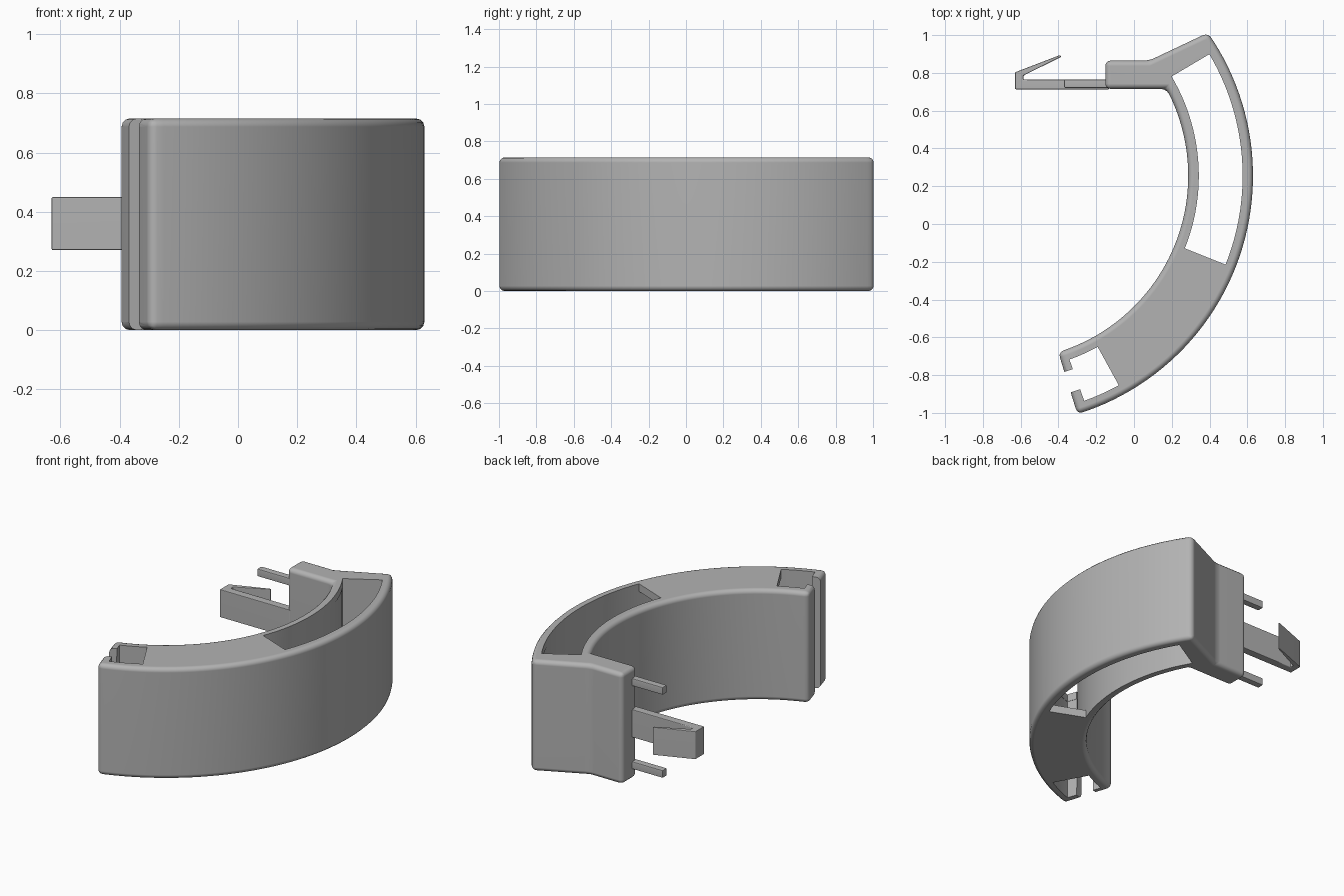
import bpy, bmesh, math

cube = bpy.data.objects.get("Cube")
if cube:
    bpy.data.objects.remove(cube)

CX, CY = -0.69, 0.255            # centre of the arcs
R_IN, R_OUT, H = 0.977, 1.32, 0.715

grey = bpy.data.materials.new("plain grey")
grey.use_nodes = True
grey.diffuse_color = (0.45, 0.45, 0.45, 1)
grey.node_tree.nodes["Principled BSDF"].inputs["Base Color"].default_value = (0.45, 0.45, 0.45, 1)


def arc(r, a0, a1, n=48):
    angles = [math.radians(a0 + (a1 - a0) * i / n) for i in range(n + 1)]
    return [(CX + r * math.cos(a), CY + r * math.sin(a)) for a in angles]


def sector(r0, r1, a0, a1):
    return arc(r1, a0, a1) + arc(r0, a1, a0)


def prism(name, outline, z0, z1, bevel=0.0, segments=3):
    """Extrude a flat outline; round its rims and its sharp upright edges."""
    bm = bmesh.new()
    face = bm.faces.new([bm.verts.new((x, y, z0)) for x, y in outline])
    top = bmesh.ops.extrude_face_region(bm, geom=[face])["geom"]
    bmesh.ops.translate(bm, vec=(0, 0, z1 - z0),
                        verts=[g for g in top if isinstance(g, bmesh.types.BMVert)])
    bmesh.ops.recalc_face_normals(bm, faces=bm.faces)
    if bevel:
        edges = [e for e in bm.edges if e.calc_face_angle(0) > math.radians(15)]
        bmesh.ops.bevel(bm, geom=edges, offset=bevel, segments=segments,
                        profile=0.5, affect='EDGES', clamp_overlap=True)
    mesh = bpy.data.meshes.new(name)
    bm.to_mesh(mesh)
    bm.free()
    obj = bpy.data.objects.new(name, mesh)
    mesh.materials.append(grey)
    bpy.context.collection.objects.link(obj)
    return obj


def activate(obj):
    bpy.ops.object.select_all(action='DESELECT')
    obj.select_set(True)
    bpy.context.view_layer.objects.active = obj


def cut(obj, cutter):
    mod = obj.modifiers.new("cut", 'BOOLEAN')
    mod.operation, mod.solver, mod.object = 'DIFFERENCE', 'EXACT', cutter
    activate(obj)
    bpy.ops.object.modifier_apply(modifier=mod.name)
    bpy.data.objects.remove(cutter)


def smooth(obj):
    activate(obj)
    bpy.ops.object.shade_smooth_by_angle(angle=math.radians(35))
    obj.modifiers.new("even shading", 'WEIGHTED_NORMAL').keep_sharp = True


# Curved shell with the angled block at its back end
block = [(0.08, 0.865), (-0.152, 0.865), (-0.152, 0.715)]
shell = prism("curved_shell",
              arc(R_OUT, -72.8, 35) + block + arc(R_IN, 28.1, -72.8),
              0, H, bevel=0.028)

# Hollow inside, open pocket, end slot and the gap between the end lips
cut(shell, prism("cavity", sector(1.031, 1.267, -70.4, 30.7), 0.05, H - 0.05))
for name, r0, r1, a0, a1 in (("pocket", 1.033, 1.265, -21.8, 30.6),
                             ("end_slot", 1.033, 1.265, -70.3, -61.2),
                             ("lip_gap", 1.087, 1.2, -76, -69)):
    cut(shell, prism(name, sector(r0, r1, a0, a1), -0.1, H + 0.1))
smooth(shell)

# Snap clip: flat arm with a thin tongue folded back
clip = prism("snap_clip",
             [(-0.63, 0.713), (-0.13, 0.713), (-0.13, 0.765), (-0.585, 0.765),
              (-0.585, 0.786), (-0.385, 0.885), (-0.39, 0.895), (-0.63, 0.803)],
             0.27, 0.45, bevel=0.006, segments=2)
smooth(clip)

# Locating pins above and below the clip
for name, z in (("lower_pin", 0.09), ("upper_pin", H - 0.09)):
    pin = prism(name, [(-0.37, 0.72), (-0.13, 0.72), (-0.13, 0.765), (-0.37, 0.765)],
                z - 0.025, z + 0.025, bevel=0.008, segments=2)
    smooth(pin)
